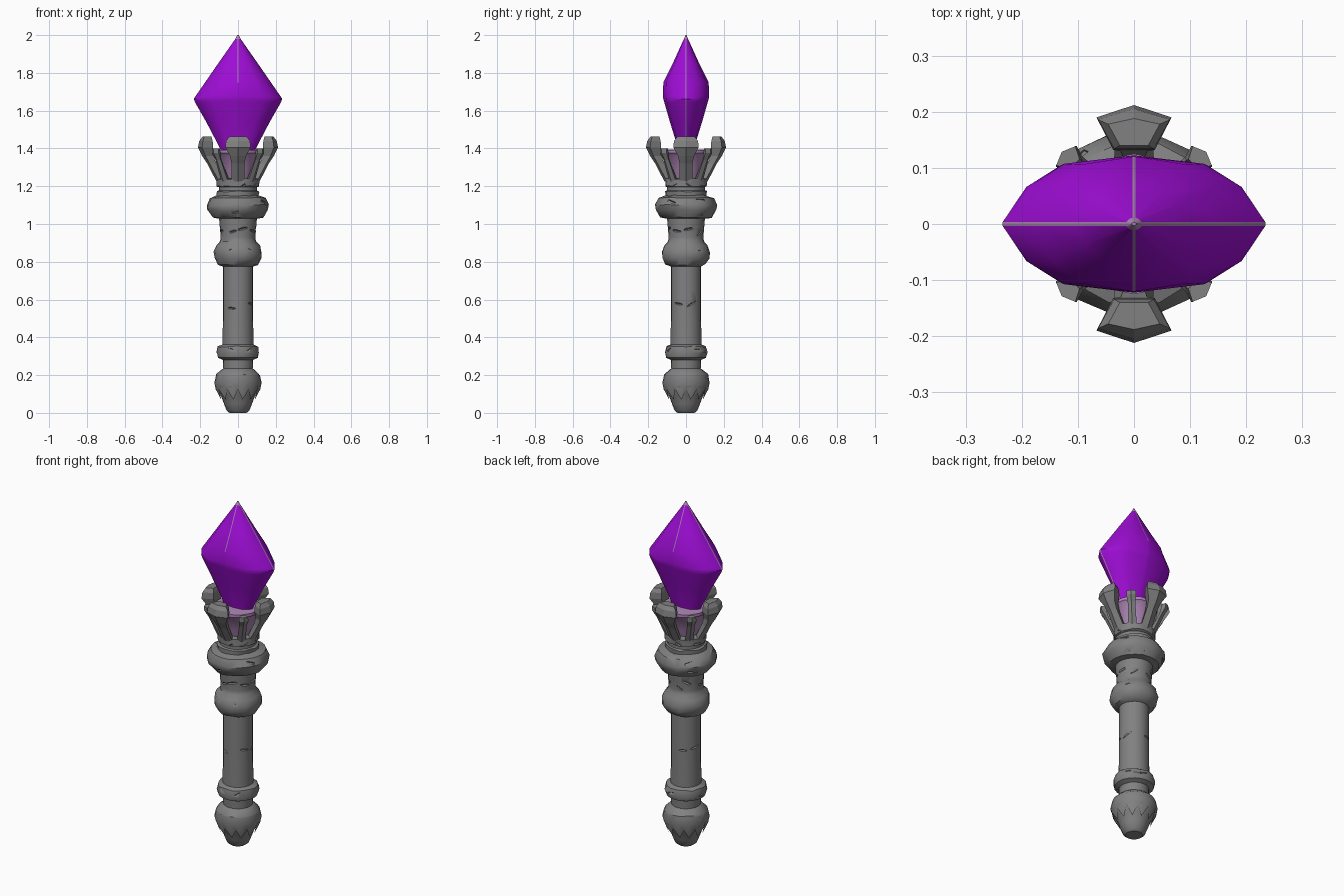
import bpy, bmesh, math, random
from mathutils import Vector, Matrix

if "Cube" in bpy.data.objects:
    bpy.data.objects.remove(bpy.data.objects["Cube"])

random.seed(4)


def material(name, rgb):
    m = bpy.data.materials.new(name)
    m.diffuse_color = (*rgb, 1)
    m.use_nodes = True
    m.node_tree.nodes["Principled BSDF"].inputs["Base Color"].default_value = m.diffuse_color
    return m


STONE = material("grey_stone", (0.22, 0.22, 0.225))
PURPLE = material("purple_crystal", (0.34, 0.004, 0.66))
LILAC = material("pale_lilac", (0.42, 0.24, 0.46))


def finish(name, bm, mats, angle=None):
    bmesh.ops.recalc_face_normals(bm, faces=bm.faces)
    me = bpy.data.meshes.new(name)
    bm.to_mesh(me)
    bm.free()
    for m in mats:
        me.materials.append(m)
    ob = bpy.data.objects.new(name, me)
    bpy.context.collection.objects.link(ob)
    if angle:
        bpy.ops.object.select_all(action='DESELECT')
        ob.select_set(True)
        bpy.context.view_layer.objects.active = ob
        bpy.ops.object.shade_smooth_by_angle(angle=math.radians(angle))
    return ob


def loft(bm, rings):
    """Skin a list of equal rings, capped at both ends."""
    vs = [[bm.verts.new(p) for p in r] for r in rings]
    n = len(vs[0])
    for a, b in zip(vs, vs[1:]):
        for i in range(n):
            j = (i + 1) % n
            f = bm.faces.new((a[i], a[j], b[j], b[i]))
            f.tag = False
    bm.faces.new(vs[0][::-1])
    bm.faces.new(vs[-1])


def lathe(bm, profile, n=20, rough=0.0):
    rings = []
    for r, z in profile:
        k = rough if r > 0.105 else 0
        ring = []
        for i in range(n):
            a = 2 * math.pi * i / n
            rr = r + random.uniform(-k, k * 0.4)
            ring.append((rr * math.cos(a), rr * math.sin(a), z + random.uniform(-k, k) * 0.6))
        rings.append(ring)
    loft(bm, rings)


# Turned handle with worn rings
bm = bmesh.new()
lathe(bm, [(.045, 0), (.06, .012), (.075, .05), (.09, .09), (.118, .14), (.122, .17), (.115, .205),
           (.088, .228), (.078, .235), (.08, .28), (.105, .292), (.114, .32), (.108, .35), (.082, .362),
           (.08, .5), (.08, .65), (.08, .775), (.108, .785), (.128, .82), (.13, .85), (.118, .885),
           (.095, .908), (.092, .93), (.096, .98), (.1, 1.028), (.135, 1.035), (.163, 1.075),
           (.167, 1.1), (.148, 1.138), (.112, 1.15), (.112, 1.172), (.1, 1.178), (.1, 1.195),
           (.113, 1.2), (.113, 1.238), (.085, 1.242)], rough=0.006)
handle = finish("handle", bm, [STONE])

# Wedge cutters for chips and cracks
bm = bmesh.new()
for z, r, count in [(.32, .114, 5), (.36, .112, 3), (.57, .083, 5), (.86, .132, 5), (.96, .097, 9),
                    (1.05, .152, 6), (1.13, .156, 6), (1.19, .114, 8)]:
    for i in range(count):
        a = 2 * math.pi * (i + random.uniform(0, .6)) / count
        m = (Matrix.Rotation(a, 4, 'Z') @ Matrix.Translation((r, 0, z + random.uniform(-.02, .02)))
             @ Matrix.Rotation(random.uniform(-.6, .6), 4, 'X')
             @ Matrix.Rotation(math.pi / 4, 4, 'Y')
             @ Matrix.Diagonal((.013, random.uniform(.03, .06), .013, 1)))
        bmesh.ops.create_cube(bm, size=1, matrix=m)
cutter = finish("chip_cutter", bm, [STONE])
cutter.hide_render = True
cutter.hide_set(True)
mod = handle.modifiers.new("chips", 'BOOLEAN')
mod.operation = 'DIFFERENCE'
mod.solver = 'EXACT'
mod.use_self = True
mod.object = cutter
bpy.ops.object.select_all(action='DESELECT')
handle.select_set(True)
bpy.context.view_layer.objects.active = handle
bpy.ops.object.modifier_apply(modifier="chips")
bpy.ops.object.shade_smooth_by_angle(angle=math.radians(38))

# Jagged collar hanging over the pommel
bm = bmesh.new()
N = 24
rows = []
for kind in range(3):
    row = []
    for i in range(N):
        a = 2 * math.pi * i / N
        low = .07 if i % 2 else .125
        r, z = [(.116, .2), (.125, .16), (.092 if i % 2 else .118, low)][kind]
        row.append(bm.verts.new((r * math.cos(a), r * math.sin(a), z)))
    rows.append(row)
for a, b in zip(rows, rows[1:]):
    for i in range(N):
        j = (i + 1) % N
        bm.faces.new((a[i], b[i], b[j], a[j]))
bmesh.ops.solidify(bm, geom=bm.faces[:], thickness=0.006)
finish("pommel_collar", bm, [STONE], 35)


def prong(name, angle, sections):
    """Sections: inner radius, side radius, outer radius, half width, height."""
    bm = bmesh.new()
    rings = []
    for ri, rs, ro, w, z in sections:
        ring = [(ri, -.55 * w, z), (rs, -w, z), (ro, 0, z), (rs, w, z), (ri, .55 * w, z)]
        rings.append([Matrix.Rotation(angle, 3, 'Z') @ Vector(p) for p in ring])
    loft(bm, rings)
    finish(name, bm, [STONE])


# Four broad claws and four slim ones between
BROAD = [(.07, .1, .114, .036, 1.225), (.115, .15, .163, .034, 1.32), (.13, .172, .19, .042, 1.36),
         (.132, .19, .212, .067, 1.405), (.134, .186, .205, .064, 1.44), (.14, .178, .188, .046, 1.462)]
SLIM = [(.075, .1, .11, .024, 1.225), (.135, .15, .16, .02, 1.34), (.145, .17, .182, .026, 1.375),
        (.15, .172, .182, .024, 1.4)]
for k in range(4):
    prong(f"broad_claw_{k + 1}", k * math.pi / 2, BROAD)
    prong(f"slim_claw_{k + 1}", k * math.pi / 2 + math.radians(45), SLIM)

# Stone seat with a lilac cup inside the claws
bm = bmesh.new()
lathe(bm, [(.07, 1.23), (.085, 1.28), (.11, 1.36), (.125, 1.375), (.125, 1.392), (.09, 1.395)], 16)
finish("crystal_cup", bm, [LILAC], 35)

# Crystal: lens-shaped rings with narrow pale strips along the ridges
bm = bmesh.new()
rings = []
for a, b, z in [(.05, .03, 1.3), (.105, .048, 1.42), (.168, .085, 1.54), (.228, .115, 1.645),
                (.234, .12, 1.662), (.226, .122, 1.675), (.174, .12, 1.75), (.105, .07, 1.85),
                (.014, .011, 1.98), (.004, .003, 2.0)]:
    wx, wy = min(.0035, b * .3), min(.0025, a * .2)
    quarter = [(a, wx), (.82 * a, .55 * b), (.55 * a, .88 * b), (wy, b)]
    ring = quarter + [(-x, y) for x, y in quarter[::-1]]
    ring += [(-x, -y) for x, y in ring]
    rings.append([(x, y, z) for x, y in ring])
loft(bm, rings)
for f in bm.faces:
    c = f.calc_center_median()
    ridge = abs(c.y) < 1e-4 or (abs(c.x) < 1e-4 and c.z > 1.75)
    f.material_index = 1 if ridge or c.z > 1.975 else 0
finish("crystal", bm, [PURPLE, LILAC], 32)
